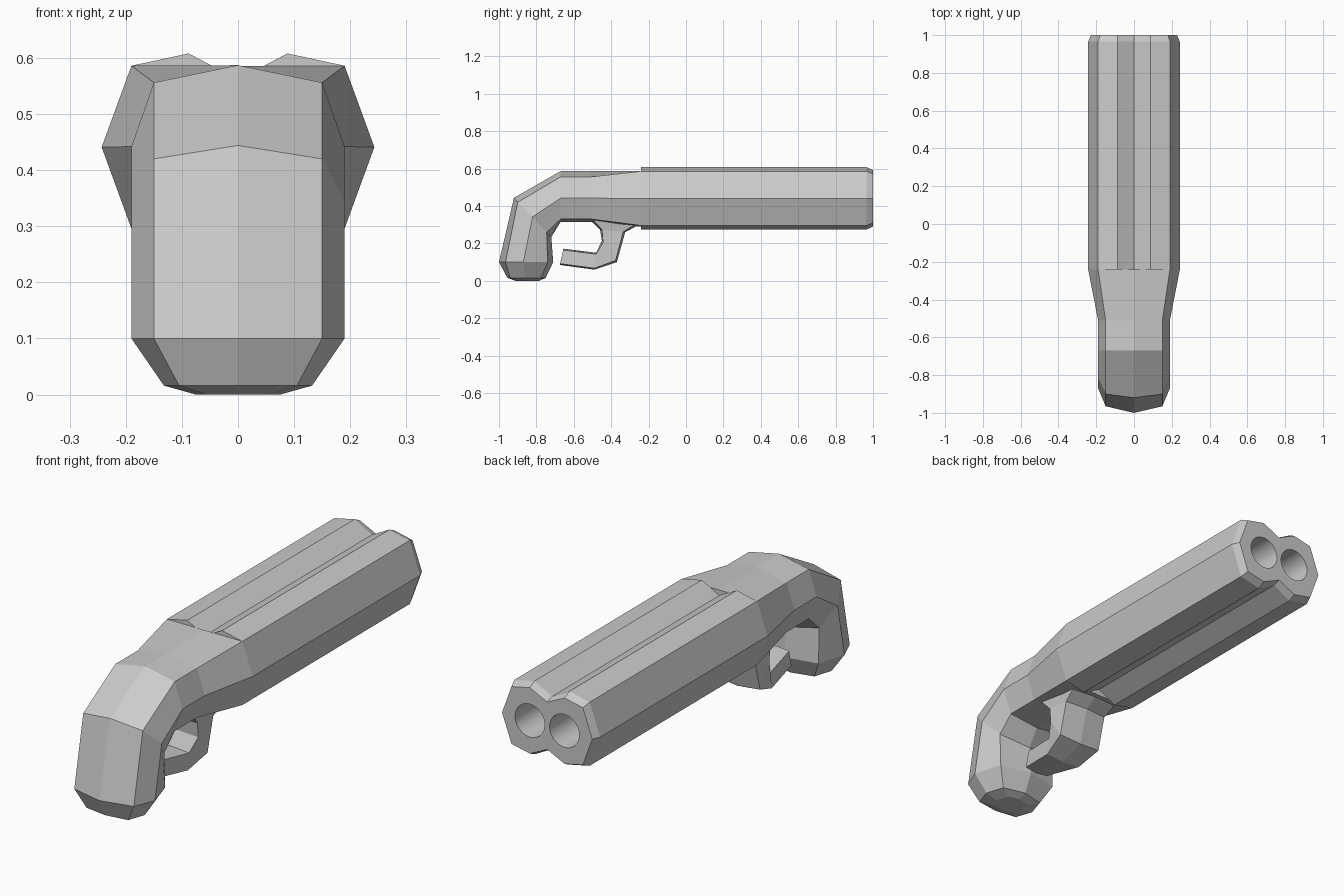
import bpy, bmesh
from math import radians, pi

if "Cube" in bpy.data.objects:
    bpy.data.objects.remove(bpy.data.objects["Cube"])


def loft(name, rings):
    """Skin a list of equal-length closed rings and cap both ends."""
    bm = bmesh.new()
    loops = [[bm.verts.new(p) for p in ring] for ring in rings]
    n = len(loops[0])
    for a, b in zip(loops, loops[1:]):
        for i in range(n):
            j = (i + 1) % n
            bm.faces.new((a[i], a[j], b[j], b[i]))
    bm.faces.new(loops[0])
    bm.faces.new(loops[-1])
    bmesh.ops.recalc_face_normals(bm, faces=bm.faces)
    mesh = bpy.data.meshes.new(name)
    bm.to_mesh(mesh)
    bm.free()
    obj = bpy.data.objects.new(name, mesh)
    bpy.context.collection.objects.link(obj)
    return obj


def mirrored(half):
    """Close a half ring whose first and last points lie on x = 0."""
    return half + [(-x, y, z) for x, y, z in half[-2:0:-1]]


# Twin barrels: one figure-eight section with a chamfered muzzle
CX, CZ, NOTCH = 0.088, 0.441, 0.12
upper = [(0.088, 0.167), (0.19, 0.145), (0.243, 0.0)]
section = ([(0, NOTCH)] + upper
           + [(x, -z) for x, z in upper[1::-1]] + [(0, -NOTCH)])


def barrel_ring(y, s):
    return mirrored([(CX + (x - CX) * s if x else 0, y, CZ + z * s) for x, z in section])


barrels = loft("barrels", [barrel_ring(-0.24, 1), barrel_ring(0.965, 1), barrel_ring(1, 0.9)])

# Round bores cut from the muzzle
for side in (-1, 1):
    bpy.ops.mesh.primitive_cylinder_add(vertices=32, radius=0.075, depth=1.1,
                                        location=(side * 0.087, 0.5, CZ), rotation=(pi / 2, 0, 0))
    cutter = bpy.context.object
    cutter.name = "bore_cutter"
    cutter.hide_render = True
    mod = barrels.modifiers.new("bore", 'BOOLEAN')
    mod.operation, mod.solver, mod.object = 'DIFFERENCE', 'EXACT', cutter
    bpy.context.view_layer.objects.active = barrels
    bpy.ops.object.modifier_apply(modifier=mod.name)
    bpy.data.objects.remove(cutter)
bpy.ops.object.select_all(action='DESELECT')
barrels.select_set(True)
bpy.ops.object.shade_smooth_by_angle(angle=radians(14))

# Stock and pistol grip: (corner x, side x), then y,z of ridge, corner, side, low corner, low ridge
stock_rings = [
    ((0.19, 0.243), [(-0.24, 0.586), (-0.24, 0.586), (-0.24, 0.441), (-0.24, 0.296), (-0.24, 0.29)]),
    ((0.15, 0.19), [(-0.51, 0.587), (-0.51, 0.556), (-0.51, 0.442), (-0.51, 0.331), (-0.52, 0.315)]),
    ((0.15, 0.19), [(-0.67, 0.587), (-0.67, 0.556), (-0.67, 0.442), (-0.67, 0.331), (-0.67, 0.315)]),
    ((0.15, 0.19), [(-0.92, 0.444), (-0.90, 0.42), (-0.82, 0.343), (-0.745, 0.26), (-0.72, 0.235)]),
    ((0.15, 0.19), [(-1.0, 0.1), (-0.965, 0.1), (-0.87, 0.1), (-0.74, 0.1), (-0.71, 0.1)]),
    ((0.105, 0.132), [(-0.955, 0.016), (-0.94, 0.016), (-0.86, 0.016), (-0.775, 0.016), (-0.75, 0.016)]),
    ((0.055, 0.075), [(-0.91, 0), (-0.90, 0), (-0.86, 0), (-0.80, 0), (-0.785, 0)]),
]
loft("stock_and_grip", [
    mirrored([(x, y, z) for x, (y, z) in zip((0, c, s, c, 0), pts)])
    for (c, s), pts in stock_rings])


# Trigger guard: half width, then y,z of the outer and inner ridge lines
def guard_ring(w, outer, inner):
    mix = lambda t: tuple(o + (i - o) * t for o, i in zip(outer, inner))
    return mirrored([(0, *outer), (w, *mix(0.08)), (w, *mix(0.92)), (0, *inner)])


loft("trigger_guard", [
    guard_ring(0.12, (-0.25, 0.30), (-0.53, 0.34)),
    guard_ring(0.11, (-0.325, 0.26), (-0.46, 0.275)),
    guard_ring(0.11, (-0.37, 0.10), (-0.45, 0.215)),
    guard_ring(0.09, (-0.49, 0.06), (-0.48, 0.15)),
    guard_ring(0.06, (-0.675, 0.085), (-0.655, 0.172)),
])
